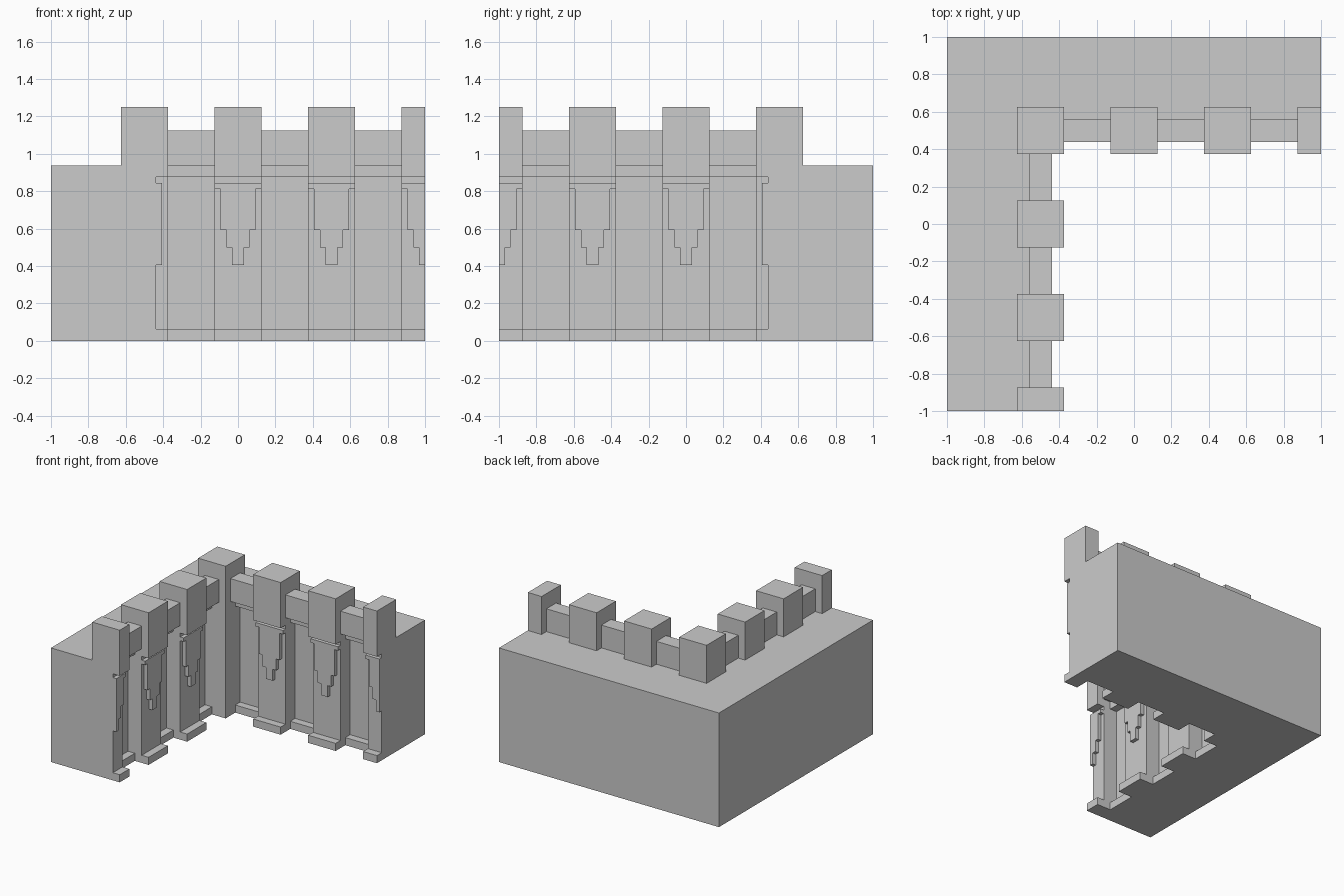
import bpy, bmesh

if "Cube" in bpy.data.objects:
    bpy.data.objects.remove(bpy.data.objects["Cube"])

U = 1 / 32          # the model sits on a 1/32 unit grid


def make_object(name, boxes):
    """One mesh from boxes given as (x0, x1, y0, y1, z0, z1)."""
    bm = bmesh.new()
    for x0, x1, y0, y1, z0, z1 in boxes:
        for v in bmesh.ops.create_cube(bm, size=1)["verts"]:
            v.co = ((x0 + x1) / 2 + v.co.x * (x1 - x0),
                    (y0 + y1) / 2 + v.co.y * (y1 - y0),
                    (z0 + z1) / 2 + v.co.z * (z1 - z0))
    me = bpy.data.meshes.new(name)
    bm.to_mesh(me)
    bm.free()
    ob = bpy.data.objects.new(name, me)
    bpy.context.collection.objects.link(ob)
    return ob


def wing_part(name, boxes):
    """Part on the back wing plus its reflection on the left wing (grid units)."""
    back = [tuple(c * U for c in b) for b in boxes]
    left = [(-y1, -y0, -x1, -x0, z0, z1) for x0, x1, y0, y1, z0, z1 in back]
    make_object("back_" + name, back)
    make_object("left_" + name, left)


# L-shaped wall body, extruded from its plan
plan = [(-32, -32), (-18, -32), (-18, 18), (32, 18), (32, 32), (-32, 32)]
bm = bmesh.new()
face = bm.faces.new([bm.verts.new((x * U, y * U, 0)) for x, y in plan])
top = bmesh.ops.extrude_face_region(bm, geom=[face])["geom"]
bmesh.ops.translate(bm, vec=(0, 0, 30 * U),
                    verts=[g for g in top if isinstance(g, bmesh.types.BMVert)])
bmesh.ops.recalc_face_normals(bm, faces=bm.faces)
mesh = bpy.data.meshes.new("wall_body")
bm.to_mesh(mesh)
bm.free()
bpy.context.collection.objects.link(bpy.data.objects.new("wall_body", mesh))

# Plain full-height post in the inner corner
make_object("corner_post", [tuple(c * U for c in (-20, -12, 12, 20, 0, 40))])

# Bays between pilasters: plinth, top trim, low parapet
for i, x in enumerate((-12, 4, 20)):
    wing_part(f"bay_plinth_{i}", [(x, x + 8, 16, 18, 0, 2)])
    wing_part(f"bay_trim_{i}", [(x, x + 8, 16, 18, 28, 30)])
    wing_part(f"parapet_{i}", [(x, x + 8, 14, 18, 30, 36)])

# Pilasters with base, stepped corbel and merlon; the last is cut at the wall end
corbel_steps = [(4, 26, 27), (3, 19, 26), (2, 16, 19), (1, 13, 16)]
for i, c in enumerate((0, 16, 32)):
    def strip(half, y0, y1, z0, z1):
        return (c - half, min(c + half, 32), y0, y1, z0, z1)
    wing_part(f"pilaster_{i}", [strip(4, 14, 18, 2, 28)])
    wing_part(f"pilaster_base_{i}", [strip(4, 12, 18, 0, 2)])
    wing_part(f"corbel_{i}", [strip(h, 13, 14, z0, z1) for h, z0, z1 in corbel_steps])
    wing_part(f"merlon_{i}", [strip(4, 12, 20, 28, 40)])
